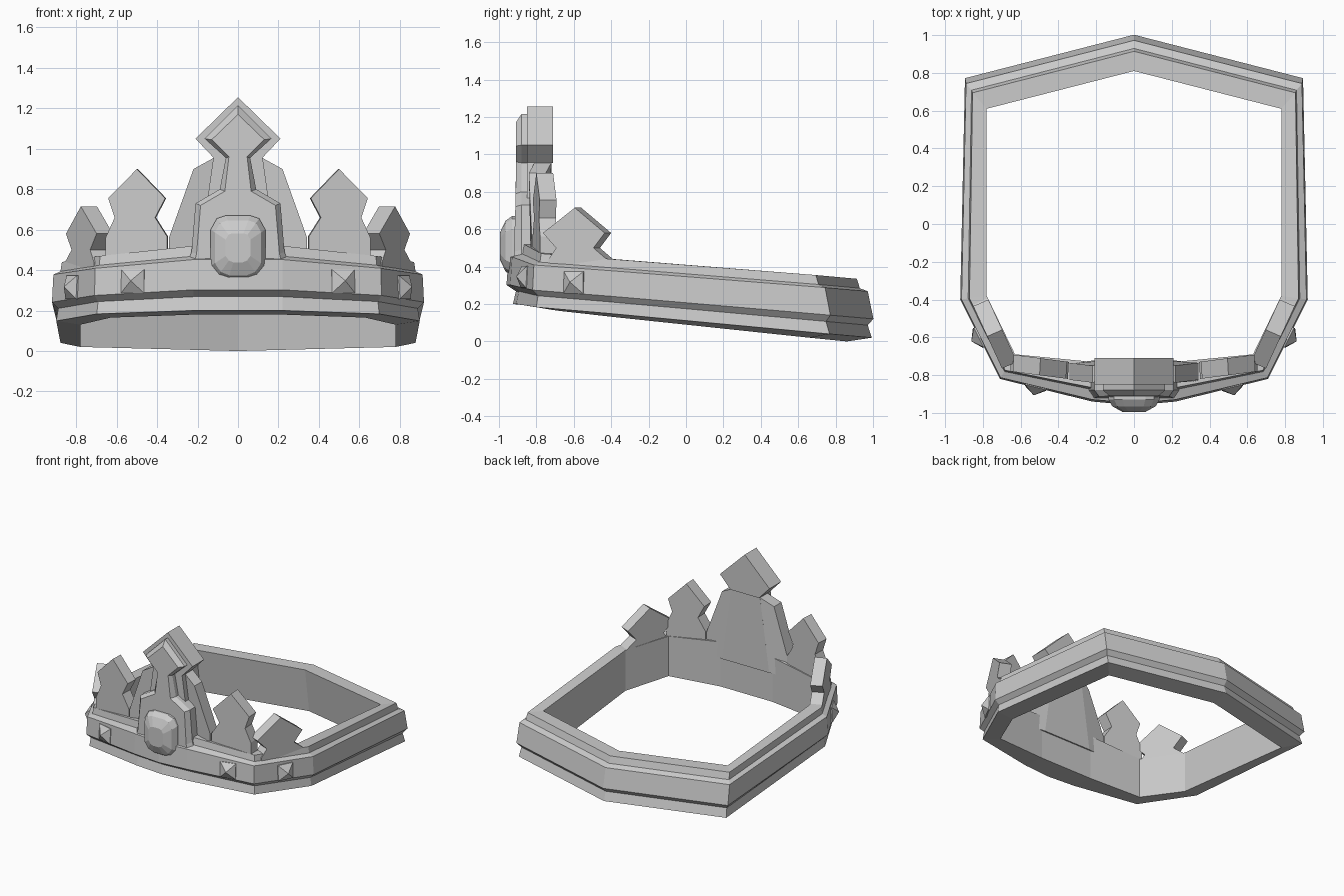
import bpy, bmesh
from mathutils import Vector

cube = bpy.data.objects.get("Cube")
if cube:
    bpy.data.objects.remove(cube)

grey = bpy.data.materials.new("plain_grey")
grey.use_nodes = True
COLOUR = (0.6, 0.6, 0.6, 1)
grey.diffuse_color = COLOUR
grey.node_tree.nodes["Principled BSDF"].inputs["Base Color"].default_value = COLOUR


def loft(name, loops, mirror=False, closed=False):
    """Join equal loops of points; cap the ends, or close into a ring."""
    bm = bmesh.new()
    rows = [[bm.verts.new(p) for p in loop] for loop in loops]
    pairs = list(zip(rows, rows[1:]))
    if closed:
        pairs.append((rows[-1], rows[0]))
    else:
        bm.faces.new(rows[0])
        bm.faces.new(rows[-1])
    n = len(rows[0])
    for a, b in pairs:
        for i in range(n):
            j = (i + 1) % n
            bm.faces.new((a[i], a[j], b[j], b[i]))
    bmesh.ops.recalc_face_normals(bm, faces=bm.faces)
    mesh = bpy.data.meshes.new(name)
    bm.to_mesh(mesh)
    bm.free()
    mesh.materials.append(grey)
    obj = bpy.data.objects.new(name, mesh)
    bpy.context.collection.objects.link(obj)
    if mirror:
        obj.modifiers.new("mirror", 'MIRROR').use_mirror_merge = False
    return obj


def plate(name, points, offset, mirror=False):
    pts = [Vector(p) for p in points]
    return loft(name, [pts, [p + Vector(offset) for p in pts]], mirror)


def symmetric(half):
    """Half outline running bottom to tip, completed across x = 0."""
    return half + [(-x, z) for x, z in reversed(half) if x > 0]


# Band: stepped section swept round the head outline
section = [(0, 0), (0.85, 0.06), (0.78, 0.26), (1, 0.36),
           (0.95, 0.8), (0.7, 0.85), (0.65, 1), (0, 1)]
# inner x, inner y, outer x, outer y, bottom z, top z
stations = [(0, -0.73, 0, -0.96, 0.18, 0.52),
            (0.22, -0.73, 0.22, -0.94, 0.18, 0.52),
            (0.63, -0.69, 0.71, -0.82, 0.165, 0.47),
            (0.78, -0.38, 0.92, -0.40, 0.13, 0.44),
            (0.78, 0.61, 0.895, 0.74, 0.02, 0.355),
            (0, 0.81, 0, 0.97, 0, 0.335)]
stations += [(-a, b, -c, d, e, f) for a, b, c, d, e, f in reversed(stations[1:-1])]
band = []
for ix, iy, ox, oy, zb, zt in stations:
    lean = 0.05 if iy > 0 else 0
    band.append([(ix + (ox - ix) * t, iy + (oy - iy) * t + lean * (1 - h),
                  zb + (zt - zb) * h) for t, h in section])
loft("crown_band", band, closed=True)

# Central peak: flat middle, folded shoulders and diamond head
plate("peak_body", [(x, -0.72, z) for x, z in
                    symmetric([(0.2, 0.4), (0.12, 0.97)])], (0, -0.13, 0))
plate("peak_shoulder", [(0.2, -0.72, 0.4), (0.345, -0.74, 0.4), (0.34, -0.735, 0.565),
                        (0.22, -0.75, 0.9), (0.12, -0.72, 0.955)], (0, -0.09, 0), True)
plate("peak_head", [(x, -0.71, z) for x, z in
                    symmetric([(0.12, 0.955), (0.21, 1.05), (0, 1.255)])], (0, -0.14, 0))

# Raised trim with bevelled rim on the peak
rim = symmetric([(0.25, 0.43), (0.23, 0.49), (0.21, 0.73), (0.09, 0.8),
                 (0.06, 0.955), (0.165, 1.05), (0, 1.215)])
face = symmetric([(0.22, 0.42), (0.205, 0.48), (0.185, 0.72), (0.065, 0.79),
                  (0.045, 0.96), (0.13, 1.045), (0, 1.17)])
loft("peak_trim", [[(x, -0.80, z) for x, z in rim],
                   [(x, -0.88, z) for x, z in rim],
                   [(x, -0.91 - 0.03 * max(0, 0.8 - z), z) for x, z in face]])

# Front gem: faceted oval dome
oval = [(0.06, 0.16), (0.105, 0.145), (0.135, 0.09), (0.135, -0.09), (0.1, -0.14), (0.05, -0.16)]
oval += [(-x, z) for x, z in reversed(oval)]
loft("front_gem", [[(x * s, y, 0.51 + z * s) for x, z in oval]
                   for s, y in ((1, -0.88), (1, -0.93), (0.85, -0.965), (0.45, -0.995))])

# Front side spikes
outline = [(0.345, 0.4), (0.345, 0.565), (0.405, 0.66), (0.355, 0.755), (0.495, 0.9),
           (0.637, 0.755), (0.605, 0.66), (0.65, 0.56), (0.65, 0.4)]
plate("front_spike", [(x, -0.73 + 0.13 * (x - 0.345), z) for x, z in outline],
      (0.005, -0.09, 0), True)

# Rear side spikes, following the angled side of the band
outline = [(-0.70, 0.36), (-0.70, 0.44), (-0.66, 0.5), (-0.73, 0.58), (-0.56, 0.715),
           (-0.40, 0.58), (-0.46, 0.5), (-0.39, 0.44), (-0.39, 0.36)]
plate("side_spike", [(0.78 + 0.46 * (y + 0.38), y, z) for y, z in outline],
      (0.08, -0.035, 0), True)

# Pyramid studs
for name, centre, normal in (("front_stud", (0.52, -0.862, 0.345), (0.235, -0.97, 0.05)),
                             ("side_stud", (0.82, -0.60, 0.315), (0.89, -0.45, 0.05))):
    c, n = Vector(centre), Vector(normal).normalized()
    side = Vector((0, 0, 1)).cross(n).normalized()
    up = n.cross(side)
    corners = [(-1, -1), (1, -1), (1, 1), (-1, 1)]
    loft(name, [[c + n * d + (side * a + up * b) * r for a, b in corners]
                for d, r in ((-0.02, 0.058), (0.005, 0.058), (0.045, 0.002))], True)
